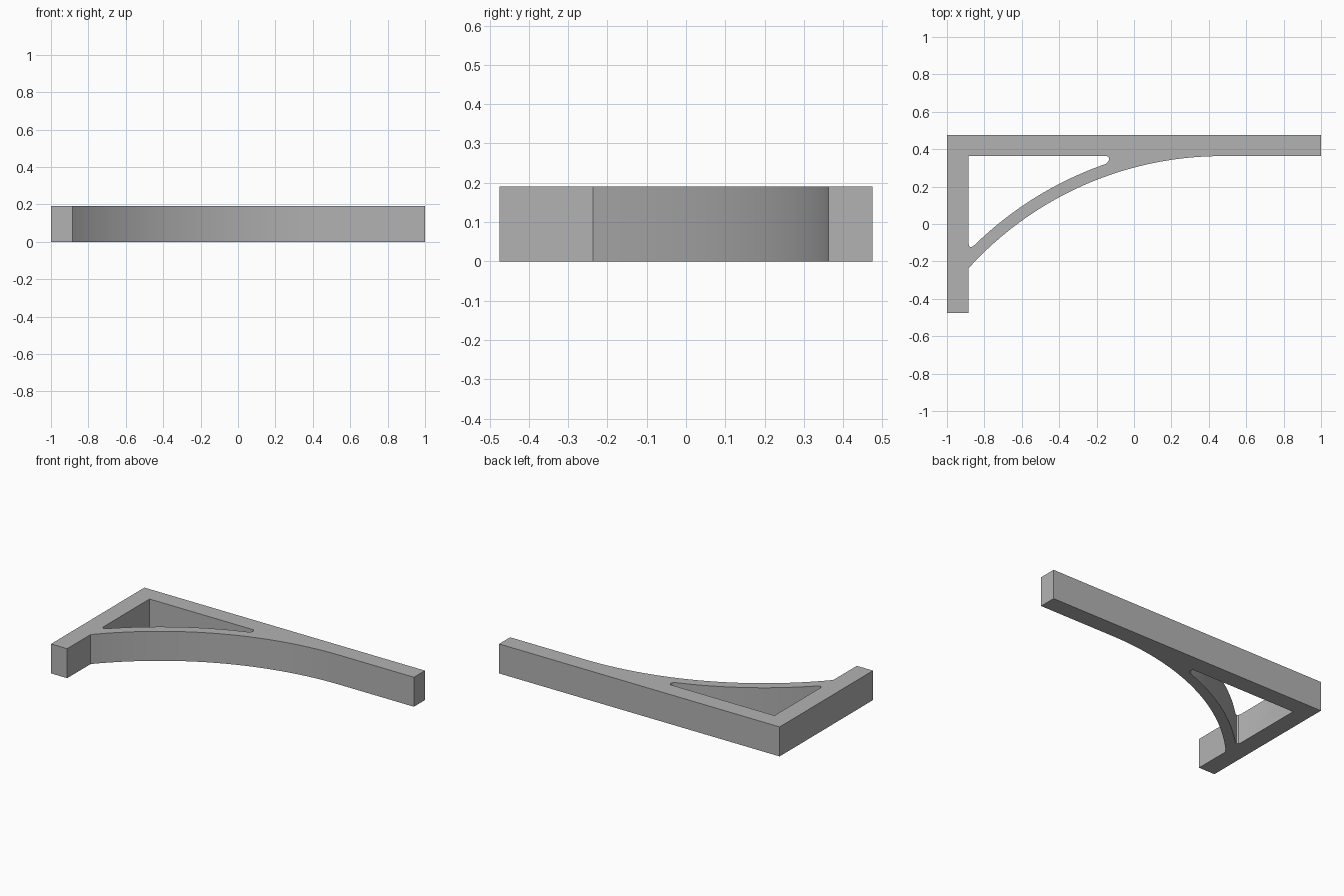
import bpy
import bmesh
from math import sqrt, radians
from mathutils import Matrix, Vector

if "Cube" in bpy.data.objects:
    bpy.data.objects.remove(bpy.data.objects["Cube"])

HEIGHT = 0.19          # bracket width along z
HALF_Y = 0.475
INNER_X, INNER_Y = -0.885, 0.363   # inner faces of the two arms
ARC_X, ARC_Y, ARC_R = 0.47, -1.467, 1.83
STRUT = 0.063          # thickness of the curved brace

grey = bpy.data.materials.new("plain grey")
grey.use_nodes = True
colour = (0.45, 0.45, 0.45, 1)
grey.diffuse_color = colour
grey.node_tree.nodes["Principled BSDF"].inputs["Base Color"].default_value = colour


def make_object(name, bm):
    bmesh.ops.recalc_face_normals(bm, faces=bm.faces)
    mesh = bpy.data.meshes.new(name)
    bm.to_mesh(mesh)
    bm.free()
    mesh.materials.append(grey)
    obj = bpy.data.objects.new(name, mesh)
    bpy.context.collection.objects.link(obj)
    return obj


def prism(name, outline, z0, z1):
    bm = bmesh.new()
    face = bm.faces.new([bm.verts.new((x, y, z0)) for x, y in outline])
    top = bmesh.ops.extrude_face_region(bm, geom=[face])["geom"]
    verts = [v for v in top if isinstance(v, bmesh.types.BMVert)]
    bmesh.ops.translate(bm, verts=verts, vec=(0, 0, z1 - z0))
    return make_object(name, bm)


def arc(x0, x1, radius, steps):
    xs = [x0 + (x1 - x0) * i / steps for i in range(steps + 1)]
    return [(x, ARC_Y + sqrt(radius ** 2 - (x - ARC_X) ** 2)) for x in xs]


def tapered_hole(name, mouth, direction):
    # Wide at the inner face, narrow at the outer face, overshooting both
    depth, over, wide, narrow = 0.113, 0.02, 0.048, 0.025
    extra = (wide - narrow) * over / depth
    bm = bmesh.new()
    bmesh.ops.create_cone(bm, cap_ends=True, segments=40, radius1=wide + extra,
                          radius2=narrow - extra, depth=depth + 2 * over)
    axis = Vector(direction)
    turn = axis.to_track_quat('Z', 'Y').to_matrix().to_4x4()
    bm.transform(Matrix.Translation(Vector(mouth) + axis * depth / 2) @ turn)
    return make_object(name, bm)


# Two arms and the curved brace as one outline
outline = [(1, INNER_Y), (1, HALF_Y), (-1, HALF_Y), (-1, -HALF_Y), (INNER_X, -HALF_Y)]
outline += arc(INNER_X, ARC_X, ARC_R, 40)
bracket = prism("shelf_bracket", outline, 0, HEIGHT)

# Window between the arms and the brace, with small rounded ends
window = [(INNER_X, INNER_Y), (INNER_X, -0.105), (-0.881, -0.118), (-0.872, -0.124),
          (-0.862, -0.12)]
window += arc(-0.85, -0.15, ARC_R + STRUT, 28)
window += [(-0.139, 0.332), (-0.134, 0.342), (-0.135, 0.355), (-0.144, INNER_Y)]
cutters = [prism("window_cutter", window, -0.1, HEIGHT + 0.1)]

# Tapered screw holes, two in each arm
for x in (0.615, 0.855):
    cutters.append(tapered_hole("long_arm_hole", (x, INNER_Y, HEIGHT / 2), (0, 1, 0)))
for y in (-0.335, 0.285):
    cutters.append(tapered_hole("short_arm_hole", (INNER_X, y, HEIGHT / 2), (-1, 0, 0)))

bpy.context.view_layer.objects.active = bracket
for cutter in cutters:
    cutter.hide_render = True
    cut = bracket.modifiers.new("cut", 'BOOLEAN')
    cut.operation = 'DIFFERENCE'
    cut.solver = 'EXACT'
    cut.object = cutter
    bpy.ops.object.modifier_apply(modifier=cut.name)
    bpy.data.objects.remove(cutter)

# Smooth curves, sharp corners
bpy.ops.object.select_all(action='DESELECT')
bracket.select_set(True)
bpy.ops.object.shade_smooth_by_angle(angle=radians(30))
